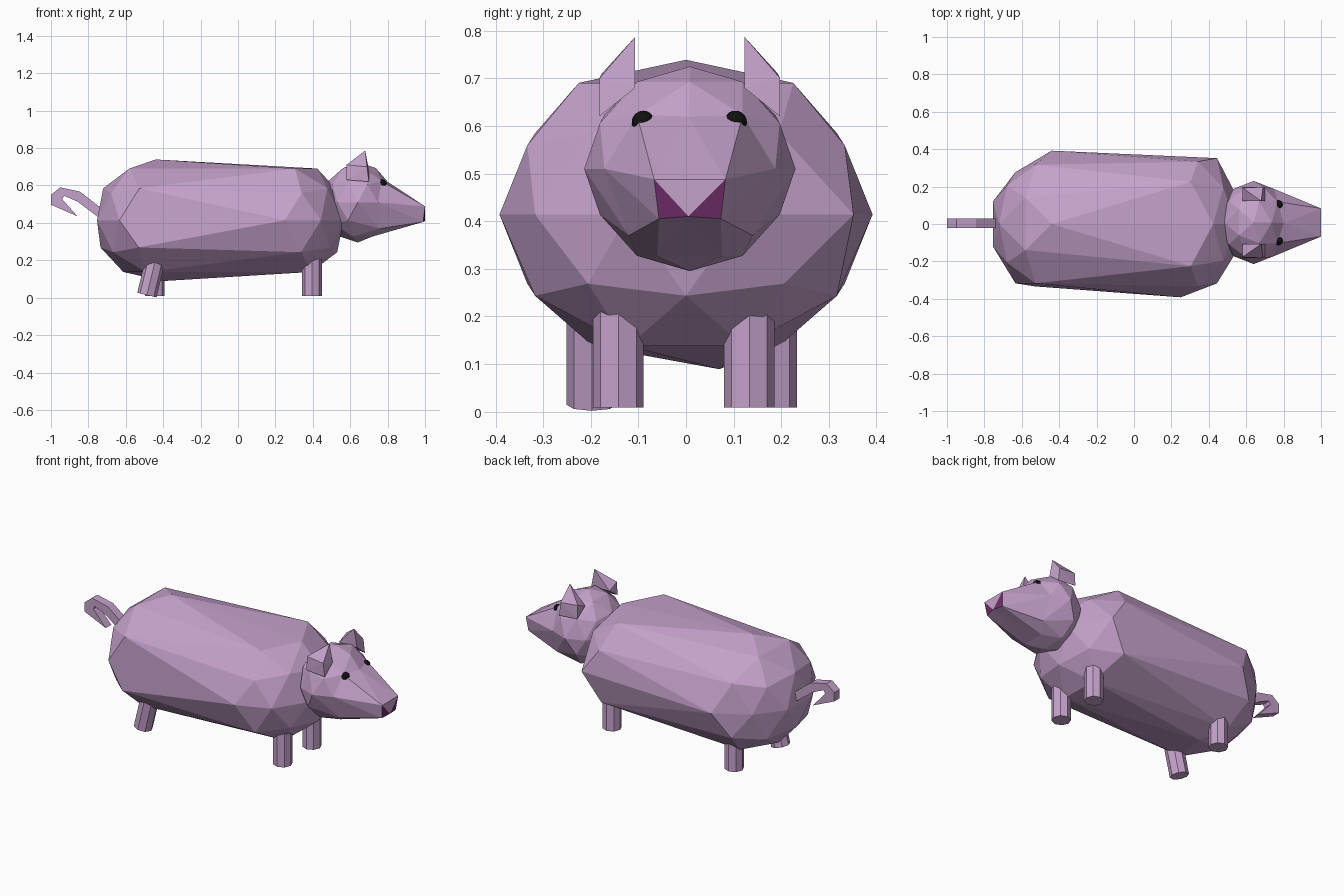
import bpy, bmesh, math
from mathutils import Vector, Matrix

if "Cube" in bpy.data.objects:
    bpy.data.objects.remove(bpy.data.objects["Cube"])


def material(name, rgb):
    m = bpy.data.materials.new(name)
    m.diffuse_color = (*rgb, 1)
    m.use_nodes = True
    m.node_tree.nodes["Principled BSDF"].inputs["Base Color"].default_value = m.diffuse_color
    return m


PINK = material("pink", (0.56, 0.36, 0.60))
PURPLE = material("purple", (0.16, 0.026, 0.14))
BLACK = material("black", (0.005, 0.005, 0.005))


def finish(name, bm, *mats):
    bmesh.ops.recalc_face_normals(bm, faces=bm.faces[:])
    me = bpy.data.meshes.new(name)
    bm.to_mesh(me)
    bm.free()
    for m in mats:
        me.materials.append(m)
    ob = bpy.data.objects.new(name, me)
    bpy.context.collection.objects.link(ob)
    return ob


def nearest(bm, direction):
    d = Vector(direction)
    return min(bm.verts, key=lambda v: (v.co - d).length)


def ico():
    bm = bmesh.new()
    bmesh.ops.create_icosphere(bm, subdivisions=2, radius=1)
    return bm


# Body: low-poly ball split in two halves and pulled apart along x
bm = ico()
right_belt = nearest(bm, (0, -1, 0))
shoulder = nearest(bm, (0.588, 0.809, 0))
hip = nearest(bm, (-0.588, 0.809, 0))
belly = nearest(bm, (0, 0, -1))
for v in bm.verts:
    x, y, z = v.co
    shift = 0.25 if (x > 0.01 or v == right_belt) else -0.44
    wide = 1.15 if 0.8 < z < 0.9 else 1.0
    v.co = (0.33 * x + shift, 0.392 * y * wide, 0.414 + 0.325 * z)
shoulder.co.y += 0.035
hip.co.y -= 0.04
belly.co += Vector((0.04, 0.07, 0))
finish("body", bm, PINK)

# Head: low-poly ball with its front vertices drawn out into a snout
bm = ico()
moves = [((0.894, 0, 0.447), (0.80, 0.005, 0.62)),
         ((0.851, 0, -0.526), (1.0, 0.005, 0.41))]
for s in (-1, 1):
    moves += [((0.951, s * 0.309, 0), (1.0, 0.008 + s * 0.075, 0.488)),
              ((0.724, s * 0.526, -0.447), (0.99, 0.008 + s * 0.065, 0.405)),
              ((0.263, s * 0.809, -0.526), (0.76, 0.01 + s * 0.13, 0.37))]
targets = [(nearest(bm, a), b) for a, b in moves]
for v in bm.verts:
    v.co = Vector((0.64, 0.008, 0.51)) + Vector((v.co.x * 0.185, v.co.y * 0.222, v.co.z * 0.215))
for v, p in targets:
    v.co = p
for f in bm.faces:
    c = f.calc_center_median()
    if c.x > 0.98 and abs(c.y - 0.006) > 0.03:
        f.material_index = 1
finish("head", bm, PINK, PURPLE)

# Ears and eyes
ear_pts = [(0.68, 0.115, 0.787), (0.69, 0.19, 0.70), (0.70, 0.19, 0.62), (0.70, 0.115, 0.68),
           (0.58, 0.19, 0.63), (0.58, 0.185, 0.71), (0.58, 0.115, 0.68)]
for side, s in (("right", -1), ("left", 1)):
    bm = bmesh.new()
    for x, y, z in ear_pts:
        bm.verts.new((x, 0.008 + s * y, z))
    bmesh.ops.convex_hull(bm, input=bm.verts[:])
    finish(side + "_ear", bm, PINK)

    bm = bmesh.new()
    bmesh.ops.create_uvsphere(bm, u_segments=16, v_segments=10, radius=0.024,
                              matrix=Matrix.Translation((0.772, 0.007 + s * 0.097, 0.608)))
    finish(side + "_eye", bm, BLACK)


# Legs: eight-sided stubs running from foot centre to a point inside the body
def leg(name, foot, top):
    a, b = Vector(foot), Vector(top)
    d = b - a
    rot = d.to_track_quat('Z', 'Y').to_matrix().to_4x4()
    bm = bmesh.new()
    bmesh.ops.create_cone(bm, cap_ends=True, segments=8, radius1=0.053, radius2=0.053,
                          depth=d.length, matrix=Matrix.Translation((a + b) / 2) @ rot)
    finish(name, bm, PINK)


leg("front_right_leg", (0.395, -0.142, 0.008), (0.395, -0.142, 0.25))
leg("front_left_leg", (0.395, 0.133, 0.008), (0.395, 0.133, 0.25))
leg("back_right_leg", (-0.487, -0.198, 0.014), (-0.435, -0.198, 0.23))
leg("back_left_leg", (-0.445, 0.18, 0.008), (-0.445, 0.18, 0.23))

# Tail: hooked flat profile given thickness
profile = [(-0.72, 0.47), (-0.845, 0.567), (-0.95, 0.59), (-1.0, 0.55), (-1.0, 0.497),
           (-0.858, 0.435), (-0.94, 0.527), (-0.93, 0.545), (-0.86, 0.515), (-0.72, 0.41)]
bm = bmesh.new()
face = bm.faces.new([bm.verts.new((x, -0.022, z)) for x, z in profile])
ext = bmesh.ops.extrude_face_region(bm, geom=[face], use_keep_orig=True)
for g in ext["geom"]:
    if isinstance(g, bmesh.types.BMVert):
        g.co.y = 0.03
finish("tail", bm, PINK)
